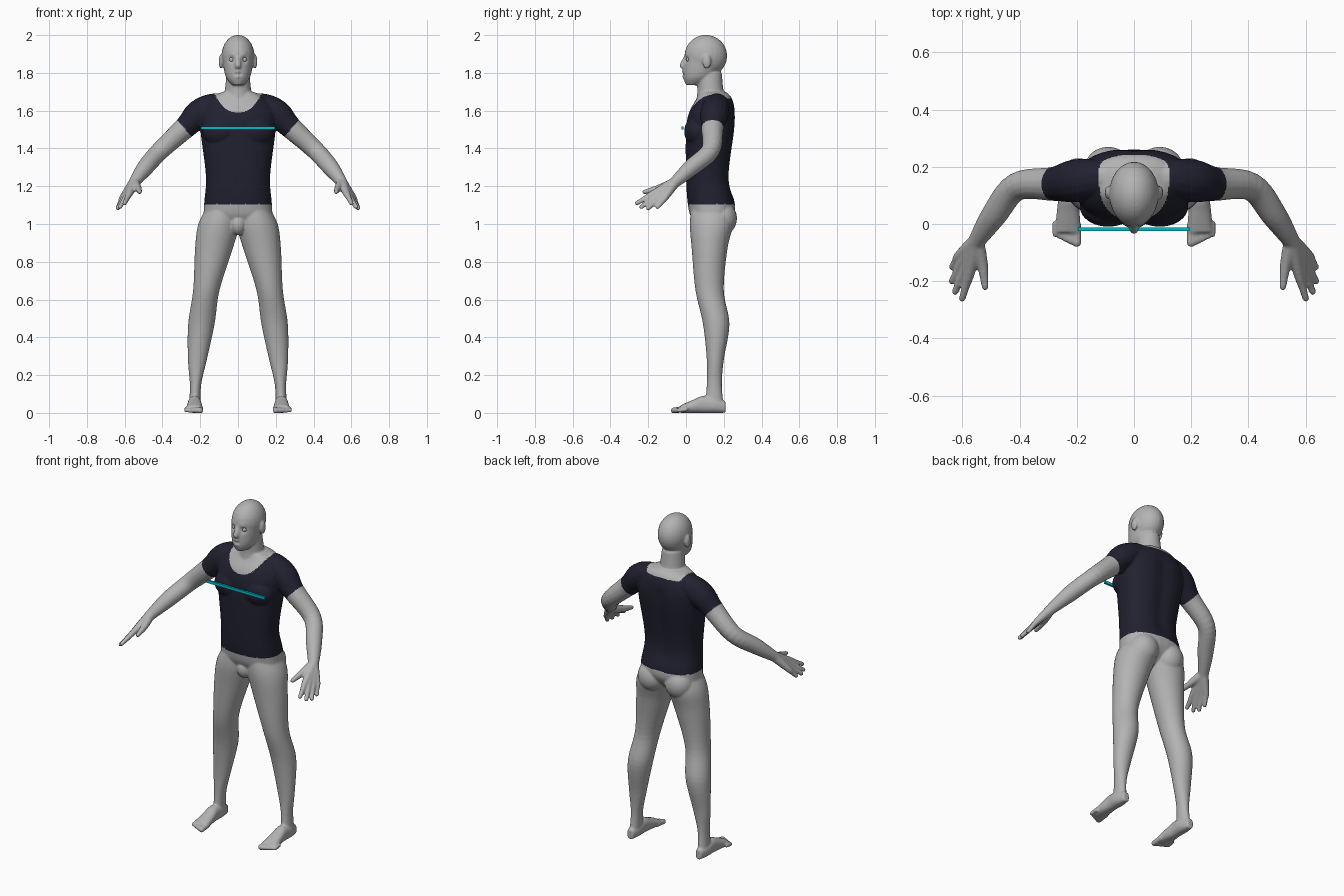
import bpy, bmesh, math
from mathutils import Vector, Matrix

cube = bpy.data.objects.get("Cube")
if cube:
    bpy.data.objects.remove(cube, do_unlink=True)

X, Y, Z = Vector((1, 0, 0)), Vector((0, 1, 0)), Vector((0, 0, 1))


def material(name, colour):
    m = bpy.data.materials.new(name)
    m.use_nodes = True
    m.diffuse_color = (*colour, 1)
    m.node_tree.nodes["Principled BSDF"].inputs["Base Color"].default_value = (*colour, 1)
    return m


skin = material("grey skin", (.45, .45, .45))
cloth = material("dark navy cloth", (.015, .015, .03))
teal = material("teal stripe", (0, .5, .6))

bm = bmesh.new()


def spline(stations, steps=6):
    """Smooth curve through stations (x, y, z, width radius, depth radius)."""
    stops = [Vector(p) for p in stations]
    stops = [stops[0]] + stops + [stops[-1]]
    curve = []
    for before, start, end, after in zip(stops, stops[1:], stops[2:], stops[3:]):
        slope_in, slope_out = (end - before) / 2, (after - start) / 2
        for k in range(steps):
            t = k / steps
            ease = t * t * (3 - 2 * t)
            curve.append(start.lerp(end, ease) + slope_in * (t * (1 - t) ** 2)
                         - slope_out * (t * t * (1 - t)))
    return curve + [stops[-1]]


def rounded(value, power):
    return math.copysign(abs(value) ** (2 / power), value)


def loft(stations, frame=None, power=2, side=1, sides=32):
    """Closed tube; rings lie in the given frame, or across the path."""
    points = spline(stations)
    mids = [Vector(p[:3]) for p in points]
    rings = []
    for i, (point, mid) in enumerate(zip(points, mids)):
        if frame:
            u, v = frame
        else:
            along = (mids[min(i + 1, len(mids) - 1)] - mids[max(i - 1, 0)]).normalized()
            u = along.cross(Z).normalized()
            v = along.cross(u)
        ring = []
        for k in range(sides):
            angle = math.tau * (k + .5) / sides
            co = (mid + u * point[3] * rounded(math.cos(angle), power)
                  + v * point[4] * rounded(math.sin(angle), power))
            ring.append(bm.verts.new((co.x * side, co.y, co.z)))
        rings.append(ring)
    for ring, following in zip(rings, rings[1:]):
        for k in range(sides):
            n = (k + 1) % sides
            bm.faces.new((ring[k], ring[n], following[n], following[k]))
    bm.faces.new(rings[0])
    bm.faces.new(rings[-1])


def stack(levels, power=2, side=1, middle=lambda z: 0):
    """Loft of level rings given as (z, half width, front y, back y)."""
    loft([(middle(z), (front + back) / 2, z, width, (back - front) / 2)
          for z, width, front, back in levels], (X, Y), power, side)


def ball(centre, radii, side=1):
    x, y, z = centre
    place = Matrix.Translation((x * side, y, z)) @ Matrix.Diagonal((*radii, 1))
    bmesh.ops.create_uvsphere(bm, u_segments=24, v_segments=16, radius=1, matrix=place)


def limb(points, side):
    """Round tube through (x, y, z, radius) with a rounded tip."""
    loft([(*p, p[3]) for p in points], side=side, sides=16)
    *tip, radius = points[-1]
    ball(tip, [radius] * 3, side)


def leg_middle(z):
    return .23 - .13 * z ** 1.7


# Torso, with the groin
stack([(.97, .06, .08, .18), (1.03, .17, .03, .24), (1.1, .18, .01, .26), (1.25, .17, 0, .23),
       (1.5, .2, 0, .26), (1.6, .2, .02, .26), (1.67, .14, .06, .24), (1.7, .08, .07, .21)], 2.4)
ball((0, .07, 1), (.045, .05, .06))

# Neck
stack([(1.58, .08, .04, .23), (1.7, .07, .06, .2), (1.8, .06, .05, .19)])

# Skull, face and nose
ball((0, .105, 1.89), (.087, .113, .111))
stack([(1.735, .03, 0, .08), (1.78, .065, -.015, .15), (1.86, .08, -.012, .2), (1.93, .08, 0, .2)])
loft([(0, 0, 1.89, .01, .01), (0, -.02, 1.84, .016, .014), (0, -.01, 1.82, .014, .01)], (X, Y))

for side in (1, -1):
    # Ears, chest and seat muscles
    ball((.09, .11, 1.86), (.012, .023, .038), side)
    ball((.09, .06, 1.49), (.1, .07, .08), side)
    ball((.09, .19, 1.03), (.085, .08, .09), side)

    # Legs
    stack([(1.1, .08, .03, .24), (1, .11, .02, .25), (.87, .1, .03, .22), (.65, .07, .05, .2),
           (.47, .07, .09, .23), (.28, .05, .11, .2), (.15, .03, .11, .19), (.03, .03, .1, .2)],
          side=side, middle=leg_middle)

    # Feet given as (y, half width, half height), resting on the floor
    loft([(.23, y, height, width, height) for y, width, height in (
        (.21, .02, .03), (.15, .035, .04), (.09, .035, .045), (.04, .04, .035), (-.03, .045, .02))],
        (X, Z), 2.3, side)

    # Toes, shorter and thinner towards the outside
    for i in range(5):
        t = i / 4
        x, radius = .2 + .075 * t, .016 - .005 * t
        limb([(x, .01 * t, .02, radius), (x, -.065 + .03 * t, .013, radius)], side)

    # Shoulders and arms
    wrist = Vector((.55, -.06, 1.22))
    limb([(.06, .17, 1.63, .06), (.14, .16, 1.62, .07), (.21, .15, 1.58, .075), (.28, .14, 1.51, .06),
          (.41, .13, 1.39, .05), (.49, .03, 1.3, .045), (*wrist, .03)], side)

    # Fingers fan out from the wrist through a row of knuckles
    for i in range(4):
        t = i / 3
        knuckle = Vector((.575, -.175, 1.16)).lerp(Vector((.61, -.11, 1.14)), t)
        tip = Vector((.6, -.26, 1.11)).lerp(Vector((.635, -.15, 1.09)), t)
        tip += Vector((1, -1, -1)) * .015 * math.sin(math.pi * t)
        limb([(*wrist, .029), (*knuckle, .018), (*knuckle.lerp(tip, .5), .014), (*tip, .012)], side)

    # Thumb
    limb([(*wrist, .027), (.53, -.14, 1.19, .02), (.52, -.22, 1.17, .012)], side)

# Fuse all parts into one smooth skin
bmesh.ops.recalc_face_normals(bm, faces=bm.faces)
parts = bpy.data.meshes.new("parts")
bm.to_mesh(parts)
bm.free()
body = bpy.data.objects.new("body", parts)
bpy.context.collection.objects.link(body)
remesh = body.modifiers.new("fuse", "REMESH")
remesh.mode = "VOXEL"
remesh.voxel_size = .0055
soften = body.modifiers.new("soften", "SMOOTH")
soften.factor, soften.iterations = .5, 5
bpy.context.view_layer.update()
fused = bpy.data.meshes.new_from_object(body.evaluated_get(bpy.context.evaluated_depsgraph_get()))
body.modifiers.clear()
body.data = fused
bpy.data.meshes.remove(parts)
fused.name = "body"

# Soft pushes along y (centre, radius, amount): eye sockets, brows, lips, mouth, spine
pushes = [((.034, 0, 1.87), .016, .012), ((.03, 0, 1.895), .015, -.004),
          ((0, -.015, 1.805), .01, -.006), ((0, -.015, 1.78), .01, -.006),
          ((.01, -.015, 1.793), .009, .006)]
pushes += [((0, .25, 1.2 + .06 * i), .045, -.008) for i in range(7)]
pushes = [(Vector(centre), radius, amount) for centre, radius, amount in pushes]
for vert in fused.vertices:
    spot = Vector((abs(vert.co.x), vert.co.y, vert.co.z))
    if spot.z > 1.1 and spot.x < .2:
        vert.co.y += sum(amount * math.exp(-(spot - centre).length_squared / radius ** 2)
                         for centre, radius, amount in pushes)
    vert.co.z = max(vert.co.z, 0)


# Shirt: above the hem, below the scooped neckline, inside the sleeve ends
def in_shirt(spot):
    x = abs(spot.x)
    neckline = 1.59 + .1 * (x / .125) ** 2.5
    if spot.y > .15:
        neckline = max(neckline, 1.665)
    in_sleeve = spot.z > 1.18 + 1.15 * x
    return 1.105 < spot.z < neckline and (in_sleeve or x < .21)


fused.materials.clear()
fused.materials.append(skin)
fused.materials.append(cloth)
for face in fused.polygons:
    face.material_index = int(in_shirt(face.center))
    face.use_smooth = True

# Eyes
for name, side in (("left_eye", 1), ("right_eye", -1)):
    bpy.ops.mesh.primitive_uv_sphere_add(segments=20, ring_count=12, radius=.013,
                                         location=(.034 * side, .014, 1.87))
    eye = bpy.context.object
    eye.name = name
    eye.data.materials.append(skin)
    bpy.ops.object.shade_smooth()

# Chest stripe
bpy.ops.mesh.primitive_cube_add(size=1, location=(0, -.018, 1.508))
stripe = bpy.context.object
stripe.name = "chest_stripe"
stripe.scale = (.39, .012, .016)
stripe.data.materials.append(teal)
